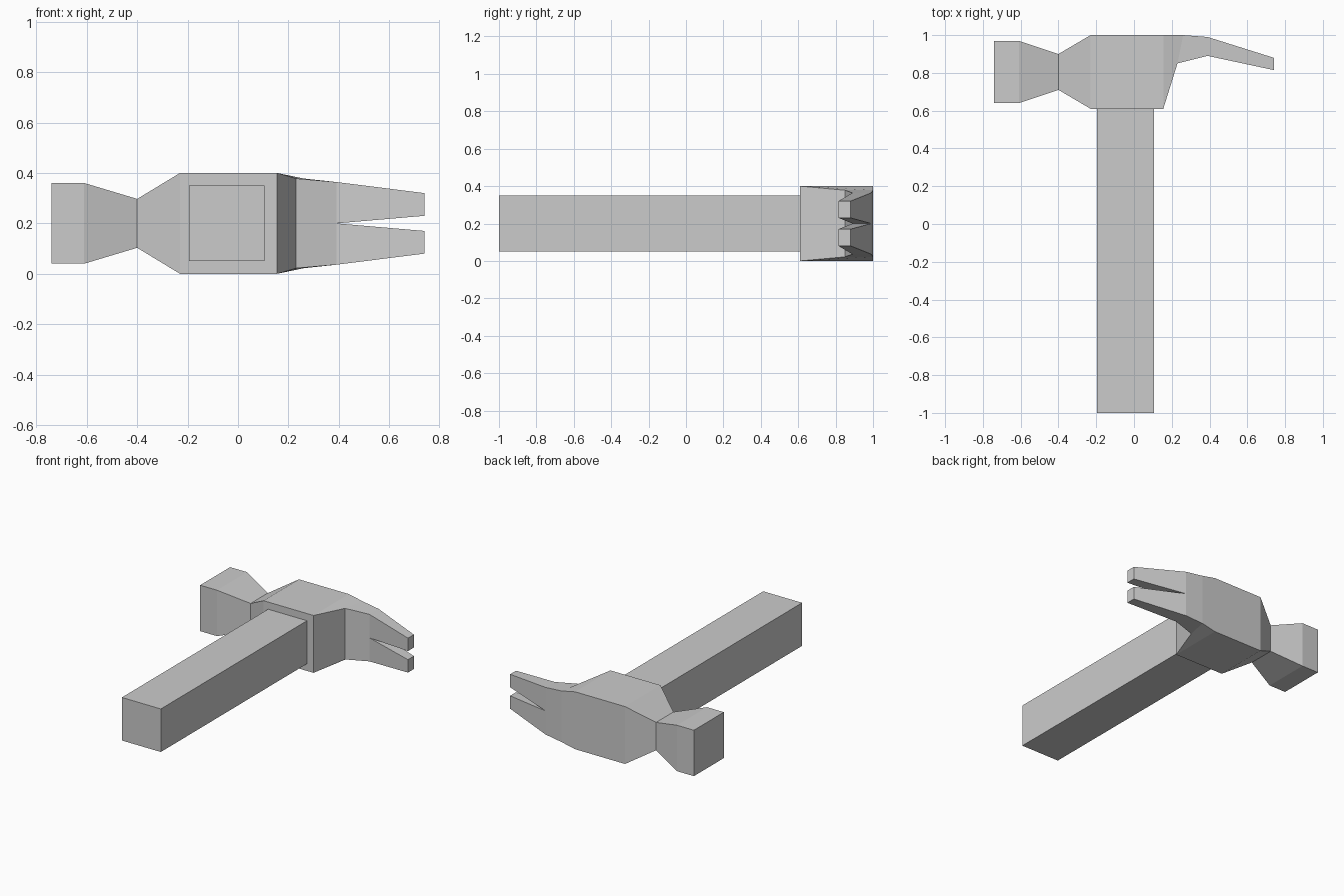
import bpy
import bmesh

if "Cube" in bpy.data.objects:
    bpy.data.objects.remove(bpy.data.objects["Cube"], do_unlink=True)

MID = 0.2  # height of the symmetry plane

grey = bpy.data.materials.new("plain_grey")
grey.use_nodes = True
colour = (0.6, 0.6, 0.6, 1)
grey.diffuse_color = colour
grey.node_tree.nodes["Principled BSDF"].inputs["Base Color"].default_value = colour


def make_object(name, bm):
    bmesh.ops.recalc_face_normals(bm, faces=bm.faces[:])
    mesh = bpy.data.meshes.new(name)
    bm.to_mesh(mesh)
    bm.free()
    mesh.materials.append(grey)
    obj = bpy.data.objects.new(name, mesh)
    bpy.context.collection.objects.link(obj)
    return obj


# Handle: a plain square bar
bm = bmesh.new()
bmesh.ops.create_cube(bm, size=1)
bmesh.ops.scale(bm, vec=(0.30, 1.61, 0.30), verts=bm.verts)
bmesh.ops.translate(bm, vec=(-0.045, -0.195, MID), verts=bm.verts)
make_object("handle", bm)

# Head, upper half: front (x, y), back (x, y), inner and outer height from the middle
sections = [
    ((-0.74, 0.64), (-0.74, 0.97), 0, 0.16),
    ((-0.61, 0.64), (-0.61, 0.97), 0, 0.16),
    ((-0.40, 0.71), (-0.40, 0.90), 0, 0.097),
    ((-0.23, 0.61), (-0.23, 1.0), 0, 0.2),
    ((0.155, 0.61), (0.155, 1.0), 0, 0.2),
    ((0.23, 0.85), (0.26, 1.0), 0, 0.178),
    ((0.39, 0.89), (0.39, 0.99), 0, 0.164),
    ((0.74, 0.815), (0.74, 0.88), 0.03, 0.12),
]
bm = bmesh.new()
rings = []
for front, back, inner, outer in sections:
    corners = [(*front, inner), (*front, outer), (*back, outer), (*back, inner)]
    rings.append([bm.verts.new(c) for c in corners])
for a, b in zip(rings, rings[1:]):
    for i in range(3):
        bm.faces.new((a[i], a[i + 1], b[i + 1], b[i]))
# Close the striking face, the claw tip and the inside of the claw slot
bm.faces.new(rings[0])
bm.faces.new(rings[-1])
bm.faces.new((rings[-2][3], rings[-2][0], rings[-1][0], rings[-1][3]))
head = make_object("hammer_head", bm)
# An open half shell needs its outward direction checked on the striking face
if head.data.polygons[len(head.data.polygons) - 3].normal.x > 0:
    head.data.flip_normals()
head.location.z = MID
mirror = head.modifiers.new("mirror_halves", "MIRROR")
mirror.use_axis = (False, False, True)
mirror.use_clip = True
mirror.merge_threshold = 0.001
